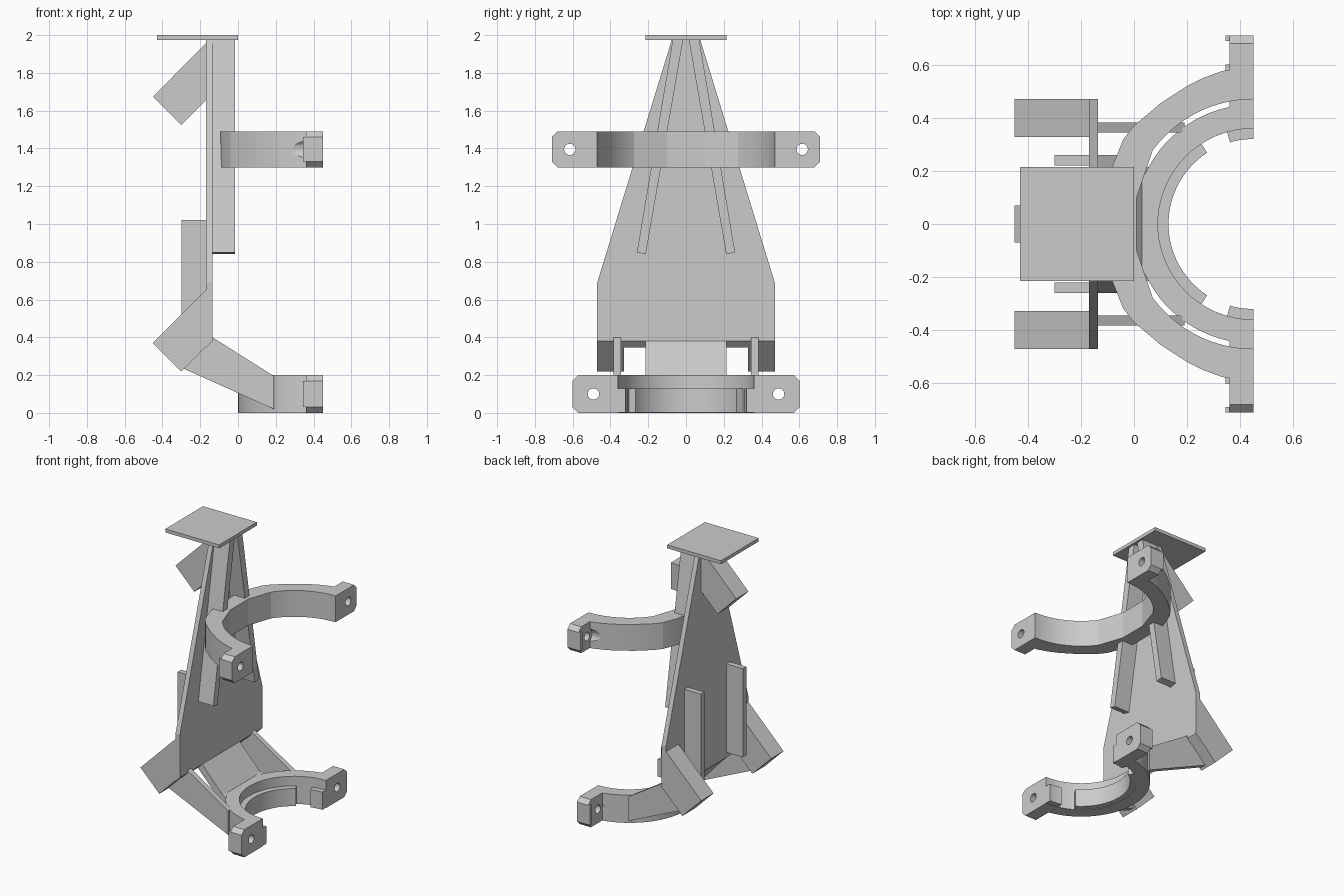
import bpy
import bmesh
from math import sin, cos, radians

if "Cube" in bpy.data.objects:
    bpy.data.objects.remove(bpy.data.objects["Cube"], do_unlink=True)

GREY = bpy.data.materials.new("light grey")
GREY.use_nodes = True
GREY.diffuse_color = (0.6, 0.6, 0.6, 1)
GREY.node_tree.nodes["Principled BSDF"].inputs["Base Color"].default_value = (0.6, 0.6, 0.6, 1)

AXES = {"x": (1, 2, 0), "y": (0, 2, 1), "z": (0, 1, 2)}


def prism(name, outline, axis, lo, hi):
    """Extrude a 2D outline along one axis, from lo to hi."""
    a, b, c = AXES[axis]
    bm = bmesh.new()
    verts = []
    for p in outline:
        co = [0, 0, 0]
        co[a], co[b], co[c] = p[0], p[1], lo
        verts.append(bm.verts.new(co))
    face = bm.faces.new(verts)
    top = bmesh.ops.extrude_face_region(bm, geom=[face])["geom"]
    for v in top:
        if isinstance(v, bmesh.types.BMVert):
            v.co[c] = hi
    bmesh.ops.recalc_face_normals(bm, faces=bm.faces)
    mesh = bpy.data.meshes.new(name)
    bm.to_mesh(mesh)
    bm.free()
    obj = bpy.data.objects.new(name, mesh)
    bpy.context.collection.objects.link(obj)
    mesh.materials.append(GREY)
    return obj


def rect(a0, a1, b0, b1):
    return [(a0, b0), (a1, b0), (a1, b1), (a0, b1)]


def select(obj):
    bpy.ops.object.select_all(action="DESELECT")
    obj.select_set(True)
    bpy.context.view_layer.objects.active = obj


def smooth(obj):
    select(obj)
    bpy.ops.object.shade_smooth_by_angle(angle=radians(12))


def arc(r, a0, a1, steps=32):
    """Arc about the clamp axis; angle 0 points towards the bracket."""
    angles = [radians(a0 + (a1 - a0) * i / steps) for i in range(steps + 1)]
    return [(CLAMP_X - r * cos(t), r * sin(t)) for t in angles]


def ring(name, r0, r1, a0, a1, z0, z1):
    return prism(name, arc(r1, a0, a1) + arc(r0, a1, a0), "z", z0, z1)


def cut(obj, y, z, r, x0, x1):
    """Drill a round hole along x."""
    circle = [(y + r * cos(radians(t)), z + r * sin(radians(t))) for t in range(0, 360, 12)]
    cutter = prism("drill", circle, "x", x0, x1)
    cutter.hide_render = True
    mod = obj.modifiers.new("drill", "BOOLEAN")
    mod.operation = "DIFFERENCE"
    mod.solver = "EXACT"
    mod.object = cutter
    select(obj)
    bpy.ops.object.modifier_apply(modifier=mod.name)
    bpy.data.objects.remove(cutter, do_unlink=True)


CLAMP_X = 0.45
SIDES = (("left", 1), ("right", -1))

# Top plate
prism("top_plate", rect(-0.43, 0, -0.215, 0.215), "z", 1.975, 2.0)

# Tapered back plate with a mitred lower edge
half = [(0.47, 0.38), (0.47, 0.69), (0.075, 1.976)]
plate = prism("back_plate", half + [(-y, z) for y, z in reversed(half)], "x", -0.17, -0.135)
for v in plate.data.vertices:
    if v.co.z < 0.4 and v.co.x < -0.16:
        v.co.z = 0.345

# Slanted ribs, rear strips, tilted blocks and struts
for side, s in SIDES:
    rib = [(0.26, 0.85), (0.213, 0.84), (0.015, 1.976), (0.07, 1.976)]
    prism(side + "_rib", [(s * y, z) for y, z in rib], "x", -0.136, -0.015)
    prism(side + "_rear_strip", rect(-0.3, -0.17, 0.38, 1.02), "y", s * 0.22, s * 0.26)
    block = [(-0.45, 0.37), (-0.3, 0.22), (-0.17, 0.35), (-0.17, 0.65)]
    prism(side + "_lower_block", block, "y", s * 0.328, s * 0.47)
    strut = [(-0.29, 0.235), (-0.135, 0.4), (0.19, 0.195), (0.19, 0.02)]
    prism(side + "_strut", strut, "y", s * 0.345, s * 0.383)

block = [(-0.45, 1.675), (-0.3, 1.525), (-0.17, 1.655), (-0.17, 1.955)]
prism("upper_block", block, "y", -0.07, 0.07)

# Thin sloped panel joining the back plate to the lower clamp
panel = [(-0.17, 0.345), (-0.135, 0.38), (0.03, 0.2), (0.07, 0.18), (0.07, 0.1), (0.03, 0.13)]
prism("sloped_panel", panel, "y", -0.215, 0.215)

# Upper clamp arm: smooth arc ends with a faceted middle
inner = arc(0.47, 90, 36, 20) + [(0.01, 0.1)]
outer = [(-0.1, 0.12), (-0.08, 0.22), (-0.04, 0.32), (0, 0.37), (0.1, 0.455),
         (0.2, 0.52), (0.26, 0.55), (0.32, 0.572), (0.345, 0.58), (0.45, 0.58)]
outline = ([(x, -y) for x, y in outer[::-1]] + outer
           + inner + [(x, -y) for x, y in inner[::-1]])
upper_arm = prism("upper_clamp_arm", outline, "z", 1.3, 1.49)

# Lower clamp: ring with an interrupted inner lip
lower_arm = ring("lower_clamp_ring", 0.36, 0.45, -90, 90, 0, 0.2)
smooth(ring("lower_lip", 0.32, 0.365, -57, 57, 0.003, 0.13))
for side, s in SIDES:
    smooth(ring(side + "_lip_end", 0.32, 0.365, s * 74, s * 90, 0.003, 0.13))


# Drilled, chamfered lugs at the clamp ends
def lugs(label, arm, y0, y1, hole_y, z0, z1):
    mid, c = (z0 + z1) / 2, 0.03
    for side, s in SIDES:
        shape = [(y0, z0), (y1 - c, z0), (y1, z0 + c), (y1, z1 - c), (y1 - c, z1), (y0, z1)]
        lug = prism(f"{side}_{label}_lug", [(s * y, z) for y, z in shape], "x", 0.36, CLAMP_X)
        cut(lug, s * hole_y, mid, 0.03, 0.3, 0.5)
        cut(arm, s * hole_y, mid, 0.055, 0.15, 0.36)
        smooth(lug)
        edge = rect(s * (y1 - 0.02), s * y1, z0 + c, z1 - c)
        prism(f"{side}_{label}_lug_edge", edge, "x", 0.345, 0.362)
    smooth(arm)


lugs("upper", upper_arm, 0.57, 0.71, 0.615, 1.3, 1.49)
lugs("lower", lower_arm, 0.44, 0.6, 0.49, 0, 0.2)
